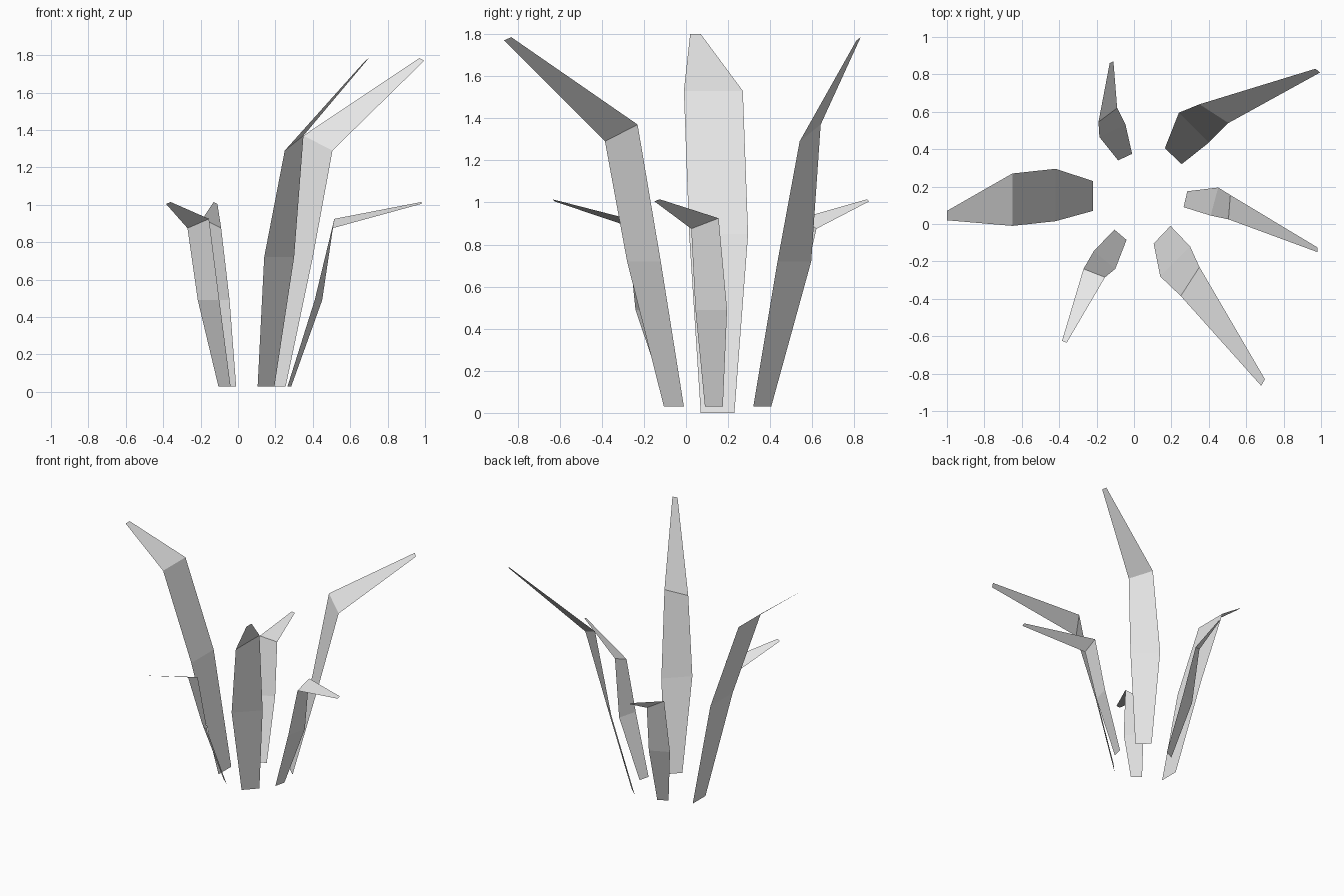
import bpy
import bmesh

default_cube = bpy.data.objects.get("Cube")
if default_cube:
    bpy.data.objects.remove(default_cube, do_unlink=True)


def make_material(name, colour):
    material = bpy.data.materials.new(name)
    material.use_nodes = True
    material.diffuse_color = colour
    material.node_tree.nodes["Principled BSDF"].inputs["Base Color"].default_value = colour
    return material


leaf_grey = make_material("leaf grey", (0.8, 0.8, 0.8, 1))

# Heights of the base, belly, bend and tip, for the low and the high edge of a blade
TALL = ((.03, .72, 1.29, 1.77), (.03, .72, 1.37, 1.785))
SHORT = ((.03, .49, .875, 1.005), (.03, .49, .925, 1.015))
UPRIGHT = ((0, .85, 1.53, 1.8), (0, .85, 1.53, 1.8))


def make_blade(name, heights, low_edge, high_edge):
    """Skin a thin folded blade between two edges given in plan, base to tip."""
    bm = bmesh.new()
    rails = []
    for plan, levels in zip((low_edge, high_edge), heights):
        rails.append([bm.verts.new((x, y, z)) for (x, y), z in zip(plan, levels)])
    low, high = rails
    for i in range(len(low) - 1):
        bm.faces.new((low[i], low[i + 1], high[i + 1], high[i]))
    # Every blade shows its upper, inner side
    bm.normal_update()
    if sum(face.normal.z for face in bm.faces) < 0:
        bmesh.ops.reverse_faces(bm, faces=bm.faces[:])
    mesh = bpy.data.meshes.new(name)
    bm.to_mesh(mesh)
    bm.free()
    mesh.materials.append(leaf_grey)
    blade = bpy.data.objects.new(name, mesh)
    bpy.context.collection.objects.link(blade)
    return blade


# Three large blades
make_blade("right_wide_blade", UPRIGHT,
           ((-.22, .07), (-.42, .015), (-.65, -.01), (-1, .02)),
           ((-.22, .23), (-.42, .295), (-.65, .27), (-1, .07)))
make_blade("front_tall_blade", TALL,
           ((.105, -.105), (.14, -.28), (.25, -.385), (.68, -.865)),
           ((.195, -.01), (.3, -.12), (.35, -.23), (.7, -.83)))
make_blade("back_tall_blade", TALL,
           ((.255, .32), (.4, .435), (.505, .54), (.995, .81)),
           ((.165, .405), (.24, .595), (.35, .64), (.97, .83)))

# Three small blades
make_blade("left_short_blade", SHORT,
           ((.265, .09), (.41, .045), (.505, .025), (.98, -.15)),
           ((.285, .175), (.45, .195), (.515, .155), (.98, -.125)))
make_blade("front_short_blade", SHORT,
           ((-.105, -.03), (-.215, -.145), (-.27, -.24), (-.385, -.625)),
           ((-.04, -.085), (-.1, -.24), (-.155, -.285), (-.36, -.635)))
make_blade("back_short_blade", SHORT,
           ((-.01, .375), (-.045, .53), (-.09, .62), (-.11, .87)),
           ((-.085, .34), (-.185, .465), (-.19, .545), (-.13, .86)))
